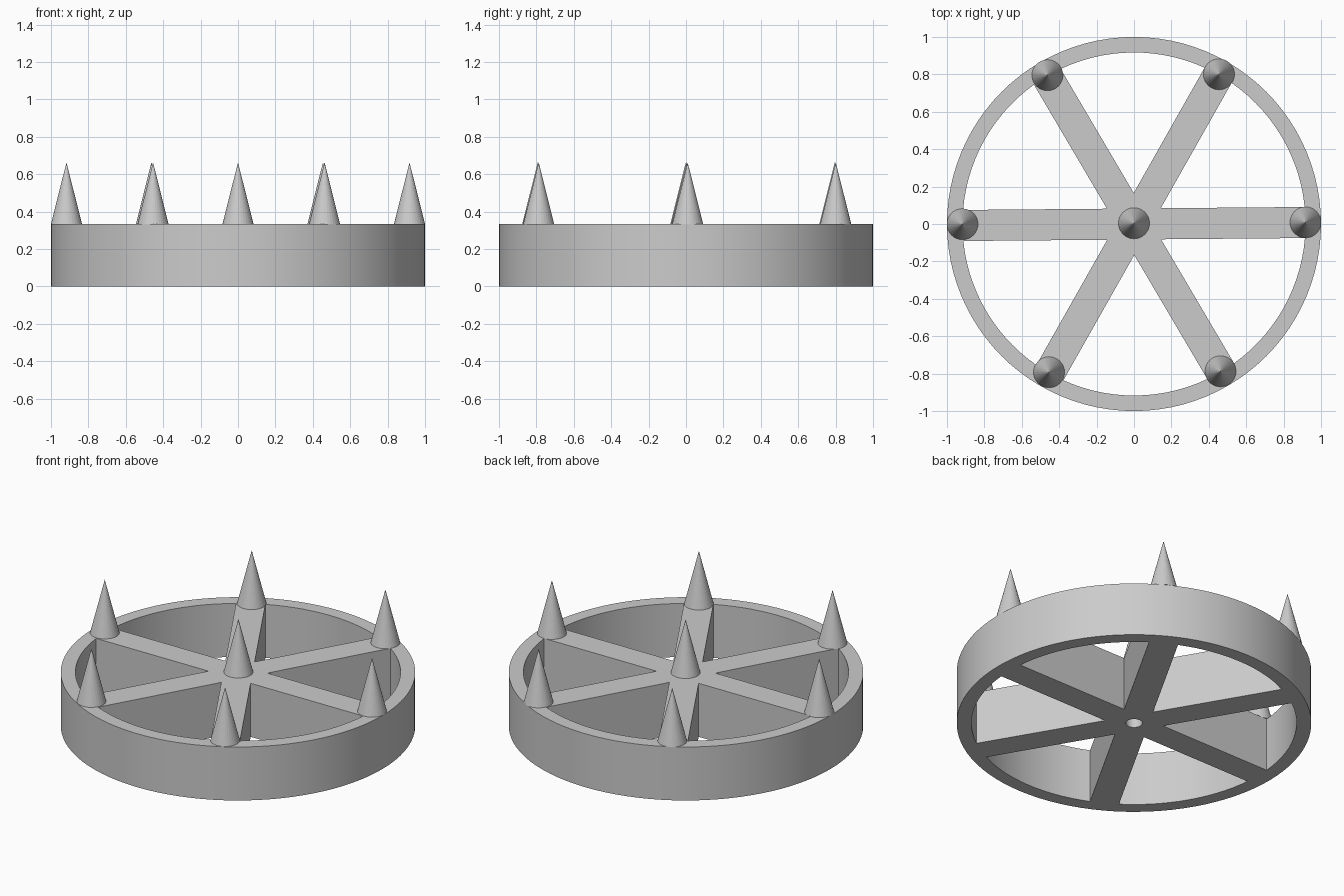
import bpy, bmesh
from math import sin, cos, asin, pi, radians

cube = bpy.data.objects.get("Cube")
if cube:
    bpy.data.objects.remove(cube, do_unlink=True)

HEIGHT, RIM_IN, HALF, BORE = 0.333, 0.917, 0.083, 0.047
TWIST = radians(0.5)

grey = bpy.data.materials.new("plain grey")
grey.use_nodes = True
grey.diffuse_color = (0.6, 0.6, 0.6, 1)
grey.node_tree.nodes["Principled BSDF"].inputs["Base Color"].default_value = (0.6, 0.6, 0.6, 1)


def arc(radius, start, end, steps):
    angles = [start + (end - start) * i / steps for i in range(steps + 1)]
    return [(radius * cos(a), radius * sin(a)) for a in angles]


def circle(radius, sides):
    return arc(radius, 0, 2 * pi, sides)[:-1]


# Wheel outline: rim, bore and the six openings between the spokes
edge = asin(HALF / RIM_IN)
outlines = [circle(1, 96), circle(BORE, 32)]
for k in range(6):
    a = TWIST + k * pi / 3
    mid = a + pi / 6
    apex = (2 * HALF * cos(mid), 2 * HALF * sin(mid))
    outlines.append([apex] + arc(RIM_IN, a + edge, a + pi / 3 - edge, 14))

curve = bpy.data.curves.new("wheel_outline", "CURVE")
curve.dimensions = "2D"
curve.fill_mode = "BOTH"
curve.extrude = HEIGHT / 2
for pts in outlines:
    spline = curve.splines.new("POLY")
    spline.points.add(len(pts) - 1)
    for p, (x, y) in zip(spline.points, pts):
        p.co = (x, y, 0, 1)
    spline.use_cyclic_u = True

# Extruded outline becomes the wheel mesh
outline = bpy.data.objects.new("wheel_outline", curve)
bpy.context.collection.objects.link(outline)
bpy.context.view_layer.update()
graph = bpy.context.evaluated_depsgraph_get()
mesh = bpy.data.meshes.new_from_object(outline.evaluated_get(graph))
bpy.data.objects.remove(outline, do_unlink=True)
bm = bmesh.new()
bm.from_mesh(mesh)
bmesh.ops.remove_doubles(bm, verts=bm.verts, dist=0.0001)
bmesh.ops.translate(bm, verts=bm.verts, vec=(0, 0, HEIGHT / 2))
bmesh.ops.recalc_face_normals(bm, faces=bm.faces)
bm.to_mesh(mesh)
bm.free()
mesh.materials.clear()
mesh.materials.append(grey)
wheel = bpy.data.objects.new("spoked_wheel", mesh)
bpy.context.collection.objects.link(wheel)
bpy.ops.object.select_all(action="DESELECT")
wheel.select_set(True)
bpy.context.view_layer.objects.active = wheel
bpy.ops.object.shade_smooth_by_angle(angle=radians(30))


# Spikes: one at the hub and one at the end of each spoke
def spike(name, x, y):
    bpy.ops.mesh.primitive_cone_add(vertices=32, radius1=HALF, radius2=0, depth=0.33,
                                    location=(x, y + 0.004, HEIGHT + 0.165))
    obj = bpy.context.object
    obj.name = name
    obj.data.materials.append(grey)


spike("hub_spike", 0, 0)
for k in range(6):
    a = radians(0.3) + k * pi / 3
    spike(f"rim_spike_{k + 1}", RIM_IN * cos(a), RIM_IN * sin(a))
